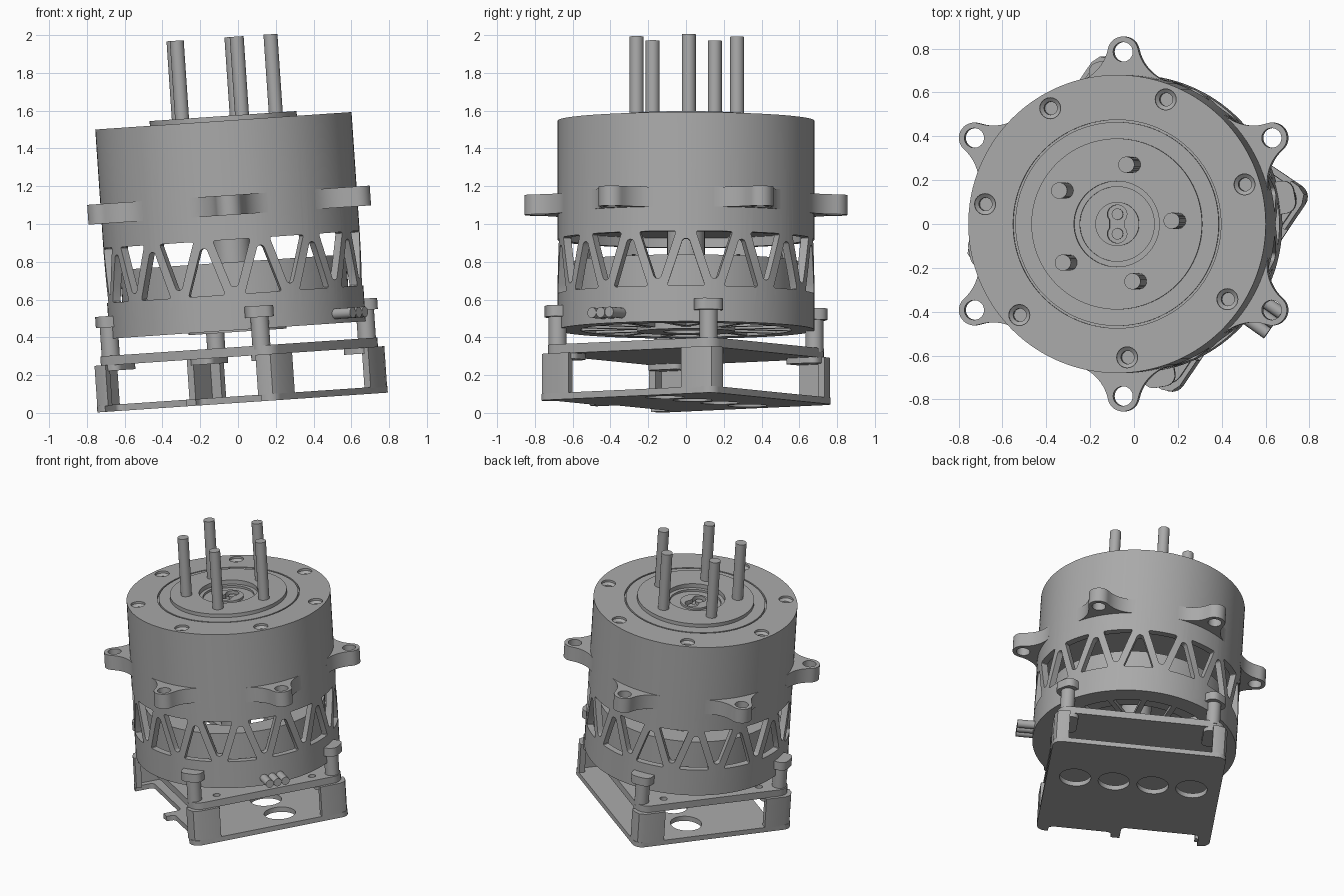
import bpy, bmesh
from math import sin, cos, pi, radians, acos, atan2
from mathutils import Matrix, Vector

if "Cube" in bpy.data.objects:
    bpy.data.objects.remove(bpy.data.objects["Cube"])

GREY = (0.4, 0.4, 0.4, 1)
mat = bpy.data.materials.new("plain grey")
mat.use_nodes = True
mat.diffuse_color = GREY
mat.node_tree.nodes["Principled BSDF"].inputs["Base Color"].default_value = GREY

TILT = Matrix.Translation((0.028, 0, 0)) @ Matrix.Rotation(radians(-3.9), 4, 'Y')
YAW = Matrix.Rotation(radians(-34), 4, 'Z')
BODY_R = 0.68


def polar(r, deg):
    return Vector((r * cos(radians(deg)), r * sin(radians(deg)), 0))


def spin(deg):
    return Matrix.Rotation(radians(deg), 4, 'Z')


def circle(c, r, n=24):
    return [(c[0] + r * cos(2 * pi * i / n), c[1] + r * sin(2 * pi * i / n)) for i in range(n)]


def rounded_rect(x0, y0, x1, y1, r, n=5):
    pts = []
    for q, (cx, cy) in enumerate([(x1 - r, y1 - r), (x0 + r, y1 - r), (x0 + r, y0 + r), (x1 - r, y0 + r)]):
        pts += [(cx + r * cos((q + i / n) * pi / 2), cy + r * sin((q + i / n) * pi / 2)) for i in range(n + 1)]
    return pts


def add_prism(bm, pts, z0, z1, m=Matrix()):
    """Extrude an outline from z0 to z1."""
    lo = [bm.verts.new(m @ Vector((x, y, z0))) for x, y in pts]
    hi = [bm.verts.new(m @ Vector((x, y, z1))) for x, y in pts]
    bm.faces.new(lo[::-1])
    bm.faces.new(hi)
    for i in range(len(pts)):
        j = (i + 1) % len(pts)
        bm.faces.new((lo[i], lo[j], hi[j], hi[i]))


def add_lathe(bm, profile, n=96, m=Matrix()):
    """Revolve a closed (r, z) outline about z."""
    rings = []
    for r, z in profile:
        if r == 0:
            rings.append([bm.verts.new(m @ Vector((0, 0, z)))] * n)
        else:
            rings.append([bm.verts.new(m @ Vector((r * cos(2 * pi * i / n), r * sin(2 * pi * i / n), z)))
                          for i in range(n)])
    for a, b in zip(rings, rings[1:] + rings[:1]):
        for i in range(n):
            j = (i + 1) % n
            vs = list(dict.fromkeys((a[i], a[j], b[j], b[i])))
            if len(vs) > 2:
                bm.faces.new(vs)


def finish(name, bm, cutter=None):
    """Make the object, cut it, then tilt and shade it."""
    def to_object(label, b):
        bmesh.ops.recalc_face_normals(b, faces=b.faces)
        me = bpy.data.meshes.new(label)
        b.to_mesh(me)
        b.free()
        ob = bpy.data.objects.new(label, me)
        bpy.context.collection.objects.link(ob)
        return ob
    ob = to_object(name, bm)
    bpy.ops.object.select_all(action='DESELECT')
    bpy.context.view_layer.objects.active = ob
    ob.select_set(True)
    if cutter:
        tool = to_object(name + "_cutter", cutter)
        tool.hide_render = True
        mod = ob.modifiers.new("cut", 'BOOLEAN')
        mod.operation, mod.solver, mod.object = 'DIFFERENCE', 'EXACT', tool
        bpy.ops.object.modifier_apply(modifier="cut")
        bpy.data.objects.remove(tool)
    ob.data.transform(TILT)
    ob.data.materials.clear()
    ob.data.materials.append(mat)
    bpy.ops.object.shade_smooth_by_angle(angle=radians(30))
    return ob


# Housing: solid upper block over a hollow skirt
bm, cut = bmesh.new(), bmesh.new()
add_lathe(bm, [(0, 0.97), (0.635, 0.97), (0.635, 0.44), (BODY_R, 0.44), (BODY_R, 1.55), (0.475, 1.55),
               (0.475, 1.53), (0.465, 1.53), (0.465, 1.55), (0.3, 1.55), (0.3, 1.5), (0, 1.5)], 128)
# Alternating upright and inverted windows of the lattice
COUNT = 14
for k in range(COUNT * 2):
    up = k % 2 == 0
    base, tip = (0.63, 0.88) if up else (0.92, 0.67)
    w = bmesh.new()
    face_on = spin(k * 180 / COUNT) @ Matrix(((0, 0, 1, 0), (1, 0, 0, 0), (0, 1, 0, 0), (0, 0, 0, 1)))
    add_prism(w, [(-0.1, base), (0.1, base), (0.016, tip), (-0.016, tip)], 0.58, 0.75)
    sides = [e for e in w.edges if abs(e.verts[0].co.z - e.verts[1].co.z) > 0.1]
    bmesh.ops.bevel(w, geom=sides, offset=0.013, segments=3, affect='EDGES', profile=0.5)
    w.transform(face_on)
    me = bpy.data.meshes.new("window")
    w.to_mesh(me)
    w.free()
    cut.from_mesh(me)
    bpy.data.meshes.remove(me)
# Countersunk screw holes around the top rim
for k in range(7):
    at = Matrix.Translation(polar(0.61, 17.2 + k * 360 / 7))
    add_lathe(cut, [(0, 1.46), (0.03, 1.46), (0.03, 1.52), (0.048, 1.535), (0.048, 1.6), (0, 1.6)], 24, at)
finish("housing", bm, cut)

# Output disc with a recessed centre and a keyhole slot
bm, cut = bmesh.new(), bmesh.new()
add_lathe(bm, [(0, 1.49), (0.39, 1.49), (0.39, 1.575), (0.195, 1.575), (0.195, 1.545), (0.17, 1.545),
               (0.17, 1.53), (0.1, 1.53), (0.1, 1.545), (0, 1.545)])
slot = [(0.045 * cos(a), 0.045 + 0.042 * sin(a)) for a in [radians(-40 + i * 20) for i in range(14)]]
add_prism(cut, slot + [(-x, -y) for x, y in slot], 1.51, 1.6)
finish("output_disc", bm, cut)

# Output pins
bm = bmesh.new()
for k in range(5):
    add_prism(bm, circle(polar(0.28, 3 + 72 * k), 0.037), 1.55, 1.99)
for s in (-1, 1):
    add_prism(bm, circle((0, 0.045 * s), 0.026, 16), 1.5, 1.53)
finish("output_pins", bm)

# Six mounting ears with concave flanks
EAR_R, TIP, FIL = 0.785, 0.07, 0.2
d1, d2 = BODY_R + FIL, TIP + FIL
th = acos((EAR_R ** 2 + d1 ** 2 - d2 ** 2) / (2 * EAR_R * d1))
fx, fy = d1 * cos(th), d1 * sin(th)
a0, a1 = th + pi, atan2(-fy, EAR_R - fx)
a1 += 2 * pi if a1 < 0 else 0
flank = [(fx + FIL * cos(a0 + (a1 - a0) * i / 10), fy + FIL * sin(a0 + (a1 - a0) * i / 10)) for i in range(11)]
b0 = atan2(fy, fx - EAR_R)
tip = [(EAR_R + TIP * cos(b0 - 2 * b0 * i / 18), TIP * sin(b0 - 2 * b0 * i / 18)) for i in range(1, 18)]
ear = [(0.645, fy * 0.75)] + flank + tip + [(x, -y) for x, y in flank[::-1]] + [(0.645, -fy * 0.75)]
bm, cut = bmesh.new(), bmesh.new()
for k in range(6):
    add_prism(bm, ear, 1.05, 1.155, spin(30 + 60 * k))
    add_prism(cut, circle(polar(EAR_R, 30 + 60 * k), 0.045), 1, 1.2)
finish("mounting_ears", bm, cut)

# Inner stator ring and shaft
bm = bmesh.new()
add_lathe(bm, [(0.45, 0.47), (0.6, 0.47), (0.6, 0.8), (0.45, 0.8)])
add_lathe(bm, [(0, 0.45), (0.1, 0.45), (0.1, 0.98), (0, 0.98)], 32)
finish("stator", bm)

# Spoked rear cover
bm = bmesh.new()
add_lathe(bm, [(0.56, 0.44), (0.64, 0.44), (0.64, 0.48), (0.56, 0.48)])
add_lathe(bm, [(0.12, 0.43), (0.26, 0.43), (0.26, 0.47), (0.12, 0.47)], 48)
for k in range(8):
    for lean in (-12, 12):
        p, q = polar(0.24, k * 45), polar(0.58, k * 45 + lean)
        n = (q - p).normalized().cross(Vector((0, 0, 1))) * 0.018
        add_prism(bm, [(v.x, v.y) for v in (p + n, q + n, q - n, p - n)], 0.442, 0.468)
finish("rear_cover", bm)

# Standoffs joining the housing to the bracket
bm = bmesh.new()
for k in range(4):
    c = polar(0.69, 10 + 90 * k)
    add_prism(bm, circle(c, 0.048), 0.33, 0.55)
    add_prism(bm, rounded_rect(0.62, -0.075, 0.755, 0.075, 0.05), 0.5, 0.56, spin(10 + 90 * k))
finish("standoffs", bm)

# Bracket top plate with corner bosses
U, V = 0.58, 0.56
corners = [(a, b) for a in (-1, 1) for b in (-1, 1)]
bm, cut = bmesh.new(), bmesh.new()
add_prism(bm, rounded_rect(-U + 0.02, -V + 0.02, U - 0.02, V - 0.02, 0.08), 0.3, 0.35, YAW)
for a, b in corners:
    add_prism(cut, circle((a * 0.48, b * 0.34), 0.025, 16), 0.2, 0.4, YAW)
finish("bracket_top_plate", bm, cut)
bm = bmesh.new()
for a, b in corners:
    x, y = a * (U - 0.09), b * (V - 0.12)
    add_prism(bm, rounded_rect(x - 0.07, y - 0.1, x + 0.07, y + 0.1, 0.04), 0.27, 0.302, YAW)
finish("bracket_bosses", bm)

# Bracket base plate with a row of round openings and a notched edge
bm, cut = bmesh.new(), bmesh.new()
add_prism(bm, rounded_rect(-U, -V, U, V, 0.06), 0.055, 0.09, YAW)
for x in (-0.39, -0.13, 0.13, 0.39):
    add_prism(cut, circle((x, 0.13), 0.105, 32), 0, 0.2, YAW)
for x0, x1, depth in ((-0.5, 0.02, 0.13), (0.08, 0.5, 0.06)):
    add_prism(cut, rounded_rect(x0, -V - 0.2, x1, -V + depth, 0.03), 0, 0.2, YAW)
finish("bracket_base_plate", bm, cut)

# Bracket corner posts: L-shaped, wide on the two framed sides
bm = bmesh.new()
outline = [(U, V - 0.2), (U, V - 0.06), (U - 0.018, V - 0.018), (U - 0.06, V), (U - 0.1, V),
           (U - 0.1, V - 0.04), (U - 0.04, V - 0.04), (U - 0.04, V - 0.2)]
for a, b in corners:
    add_prism(bm, [(a * x, b * y) for x, y in outline], 0.085, 0.302, YAW)
finish("bracket_posts", bm)

# Three short cables leaving the housing
bm = bmesh.new()
for off in (-0.056, 0, 0.056):
    m = spin(-35) @ Matrix.Translation((0, off, 0.49)) @ Matrix.Rotation(pi / 2, 4, 'Y')
    add_prism(bm, circle((0, 0), 0.028, 16), 0.58, 0.79, m)
finish("cables", bm)
